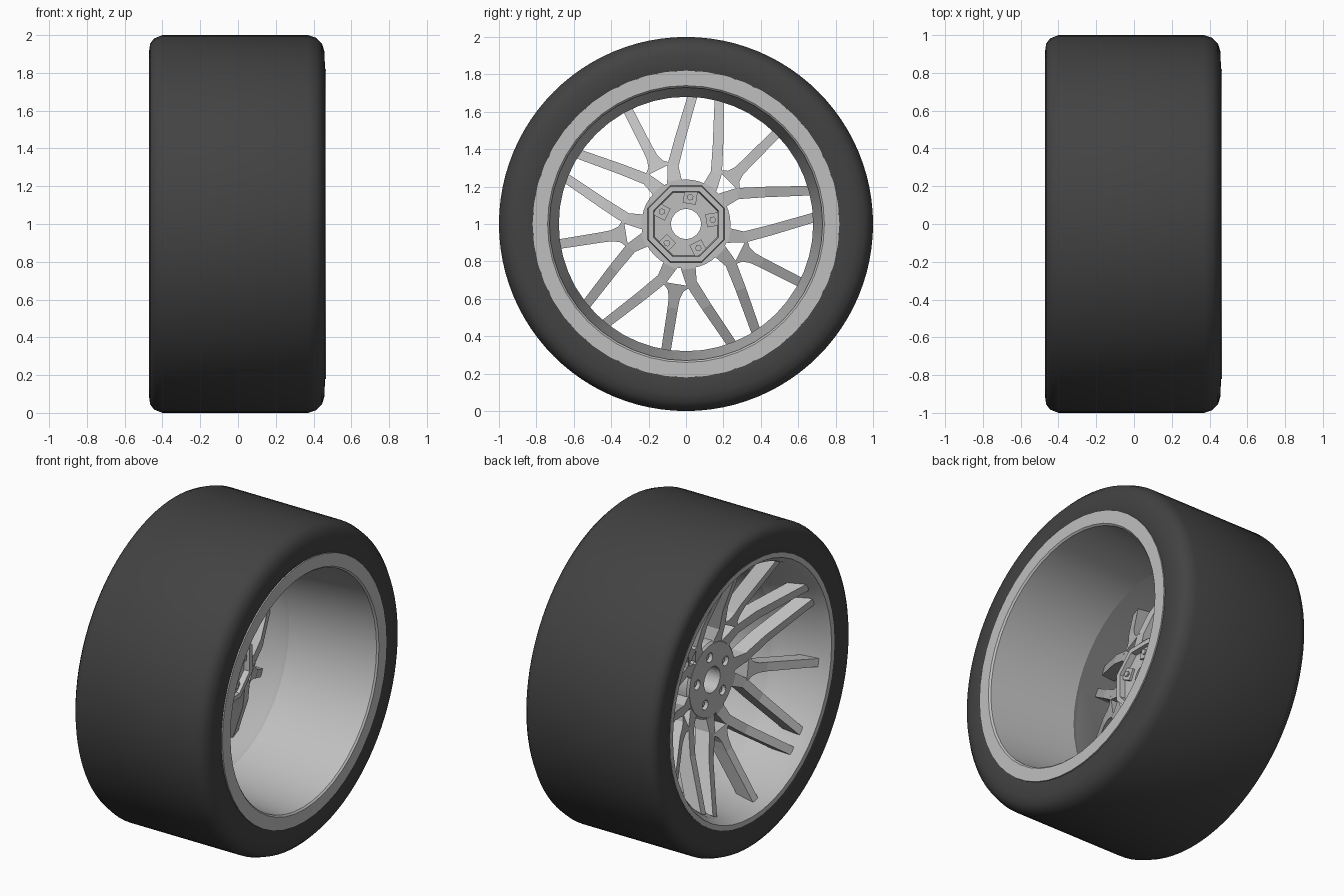
import bpy, bmesh
from math import sin, cos, pi, radians, hypot
from mathutils import Vector

cube = bpy.data.objects.get("Cube")
if cube:
    bpy.data.objects.remove(cube, do_unlink=True)


def material(name, value):
    m = bpy.data.materials.new(name)
    m.use_nodes = True
    color = (value, value, value, 1)
    m.diffuse_color = color
    bsdf = m.node_tree.nodes["Principled BSDF"]
    bsdf.inputs["Base Color"].default_value = color
    bsdf.inputs["Roughness"].default_value = 0.6
    return m


rubber = material("dark rubber", 0.055)
metal = material("light grey metal", 0.52)


def finish(name, bm, mat, smooth=None):
    """Turn a bmesh into an object standing on the ground."""
    bmesh.ops.recalc_face_normals(bm, faces=bm.faces)
    bmesh.ops.translate(bm, verts=bm.verts, vec=(0, 0, 1))
    me = bpy.data.meshes.new(name)
    bm.to_mesh(me)
    bm.free()
    me.materials.append(mat)
    ob = bpy.data.objects.new(name, me)
    bpy.context.collection.objects.link(ob)
    if smooth:
        bpy.ops.object.select_all(action='DESELECT')
        ob.select_set(True)
        bpy.context.view_layer.objects.active = ob
        bpy.ops.object.shade_smooth_by_angle(angle=radians(smooth))
    return ob


def polar(x, r, a, y=0.0, z=0.0):
    """Point at radius r and angle a about the axle."""
    return Vector((x, y + r * cos(a), z + r * sin(a)))


def ring(bm, profile, n, y=0.0, z=0.0, turn=0.0):
    """Spin a closed (x, radius) profile about the axle direction."""
    rows = [[bm.verts.new(polar(x, r, turn + 2 * pi * i / n, y, z))
             for x, r in profile] for i in range(n)]
    k = len(profile)
    for i in range(n):
        a, b = rows[i], rows[(i + 1) % n]
        for j in range(k):
            bm.faces.new((a[j], a[(j + 1) % k], b[(j + 1) % k], b[j]))


def plug(bm, x0, x1, r, n, y, z, turn=0.0):
    """Solid prism along the axle direction."""
    ends = [[bm.verts.new(polar(x, r, turn + 2 * pi * i / n, y, z))
             for i in range(n)] for x in (x0, x1)]
    bm.faces.new(ends[0])
    bm.faces.new(ends[1])
    for i in range(n):
        j = (i + 1) % n
        bm.faces.new((ends[0][i], ends[0][j], ends[1][j], ends[1][i]))


# Tyre
bm = bmesh.new()
ring(bm, [(-.455, .80), (-.463, .83), (-.47, .92), (-.465, .955), (-.445, .982),
          (-.40, 1), (.37, 1), (.415, .985), (.445, .955), (.458, .91),
          (.46, .83), (.452, .80)], 96)
finish("tyre", bm, rubber, 40)

# Rim barrel with both lips
bm = bmesh.new()
ring(bm, [(.455, .73), (-.12, .68), (-.16, .70), (-.42, .76), (-.45, .785),
          (-.462, .79), (-.462, .82), (-.40, .82), (-.38, .785), (.39, .785),
          (.40, .82), (.465, .82), (.465, .74)], 48)
finish("rim", bm, metal, 30)


# Spokes: dished, so the depth depends on the radius
def front_depth(r):
    if r < .25:
        return -.18
    if r < .455:
        return -.18 - (r - .25) * .35
    return -.252 - (r - .455) * .5


def bar(bm, path, angle, side):
    """Tapered bar along (out, across, width) stations."""
    pts = [Vector((u, v * side)) for u, v, w in path]
    rows = []
    for i, p in enumerate(pts):
        d = (pts[min(i + 1, len(pts) - 1)] - pts[max(i - 1, 0)]).normalized()
        off = Vector((-d.y, d.x)) * path[i][2] / 2
        row = []
        for s, back in ((-1, 0), (1, 0), (1, 1), (-1, 1)):
            q = p + off * s
            x = front_depth(p.length) + back * .10
            row.append(bm.verts.new((x, q.x * cos(angle) - q.y * sin(angle),
                                     q.x * sin(angle) + q.y * cos(angle))))
        rows.append(row)
    for a, b in zip(rows, rows[1:]):
        for j in range(4):
            bm.faces.new((a[j], a[(j + 1) % 4], b[(j + 1) % 4], b[j]))
    bm.faces.new(rows[0])
    bm.faces.new(rows[-1])


side_path = [(.17, .04, .11), (.235, .05, .078), (.31, .08, .06),
             (.42, .178, .056), (.645, .39, .05)]
middle_path = [(.325, 0, .16), (.36, 0, .085), (.40, 0, .06),
               (.455, 0, .055), (.755, 0, .05)]
bm = bmesh.new()
for k in range(5):
    stem = radians(45 + 72 * k)
    bar(bm, side_path, stem, 1)
    bar(bm, side_path, stem, -1)
    bar(bm, middle_path, stem, 1)
finish("spokes", bm, metal)

# Hub disc with a centre bore
lugs = [radians(81 + 72 * k) for k in range(5)]
bm = bmesh.new()
ring(bm, [(-.182, .08), (-.182, .225), (-.17, .238), (-.075, .238), (-.075, .08)], 40)
hub = finish("hub", bm, metal, 30)

# Bolt pockets cut into the hub face
bm = bmesh.new()
for a in lugs:
    plug(bm, -.25, -.13, .03, 16, .15 * cos(a), .15 * sin(a))
cutter = finish("bolt_pocket_cutter", bm, metal)
cutter.hide_render = True
cutter.hide_viewport = True
cutter.display_type = 'WIRE'
cut = hub.modifiers.new("bolt pockets", 'BOOLEAN')
cut.object = cutter
cut.solver = 'EXACT'

# Wheel bolts
bm = bmesh.new()
for a in lugs:
    plug(bm, -.165, -.12, .02, 6, .15 * cos(a), .15 * sin(a), a)
finish("wheel_bolts", bm, metal)

# Octagonal mounting flange on the inner side, with square bolt pads
bm = bmesh.new()
ring(bm, [(-.08, .18), (-.08, .222), (-.04, .218), (-.04, .188)], 8, turn=pi / 8)
finish("mounting_flange", bm, metal)
bm = bmesh.new()
for a in lugs:
    plug(bm, -.08, -.06, .05, 4, .145 * cos(a), .145 * sin(a), a + pi / 4)
    plug(bm, -.07, -.05, .018, 6, .145 * cos(a), .145 * sin(a), a)
finish("bolt_pads", bm, metal)
